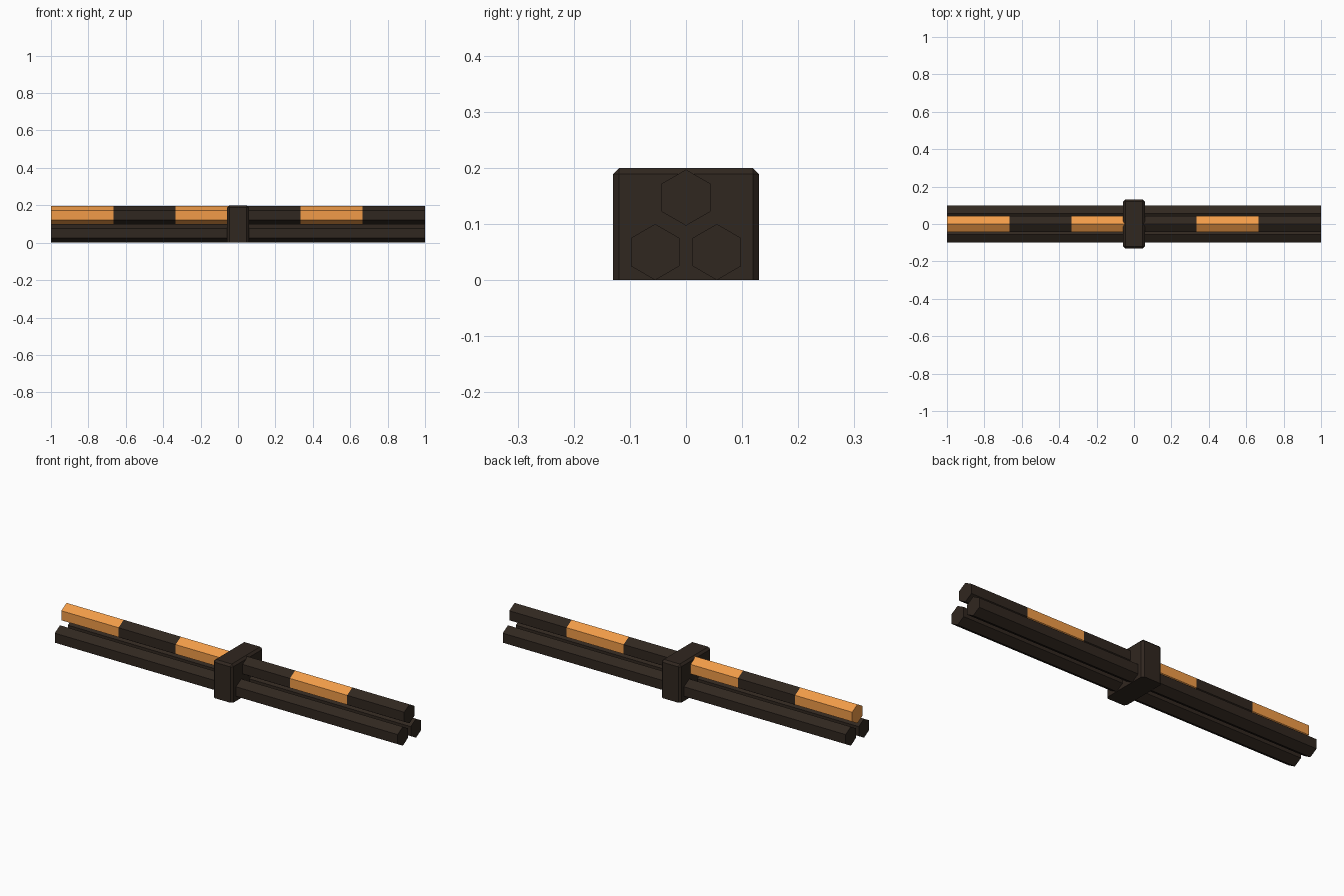
import bpy, bmesh
from math import pi, sin, cos

if "Cube" in bpy.data.objects:
    bpy.data.objects.remove(bpy.data.objects["Cube"])


def material(name, color):
    m = bpy.data.materials.new(name)
    m.diffuse_color = color
    m.use_nodes = True
    m.node_tree.nodes["Principled BSDF"].inputs["Base Color"].default_value = m.diffuse_color
    return m


dark = material("dark_brown", (0.03, 0.02, 0.014, 1))
orange = material("orange", (0.88, 0.33, 0.065, 1))


def make_object(name, bm, mats):
    bmesh.ops.recalc_face_normals(bm, faces=bm.faces)
    me = bpy.data.meshes.new(name)
    bm.to_mesh(me)
    bm.free()
    for m in mats:
        me.materials.append(m)
    ob = bpy.data.objects.new(name, me)
    bpy.context.collection.objects.link(ob)
    return ob


def hex_bar(name, y, z, bands, mats, r=0.05):
    """Six-sided bar along x, split into equal bands of alternating material."""
    bm = bmesh.new()
    rings = []
    for i in range(bands + 1):
        x = -1 + 2 * i / bands
        rings.append([bm.verts.new((x, y + r * sin(k * pi / 3), z + r * cos(k * pi / 3)))
                      for k in range(6)])
    for i, (a, b) in enumerate(zip(rings, rings[1:])):
        for k in range(6):
            f = bm.faces.new((a[k], a[(k + 1) % 6], b[(k + 1) % 6], b[k]))
            f.material_index = i % len(mats)
    bm.faces.new(rings[0]).material_index = 0
    bm.faces.new(rings[-1]).material_index = (bands - 1) % len(mats)
    return make_object(name, bm, mats)


# Two plain lower bars and the striped upper bar
hex_bar("lower_bar_front", -0.055, 0.05, 1, [dark])
hex_bar("lower_bar_back", 0.055, 0.05, 1, [dark])
hex_bar("striped_upper_bar", 0, 0.147, 6, [orange, dark])

# Central clamp block: all edges chamfered except around the flat base
bm = bmesh.new()
bmesh.ops.create_cube(bm, size=1)
for v in bm.verts:
    v.co = (v.co.x * 0.115, v.co.y * 0.26, (v.co.z + 0.5) * 0.2)
edges = [e for e in bm.edges if any(v.co.z > 0.1 for v in e.verts)]
bmesh.ops.bevel(bm, geom=edges, offset=0.011, segments=1, affect='EDGES')
make_object("clamp_block", bm, [dark])
